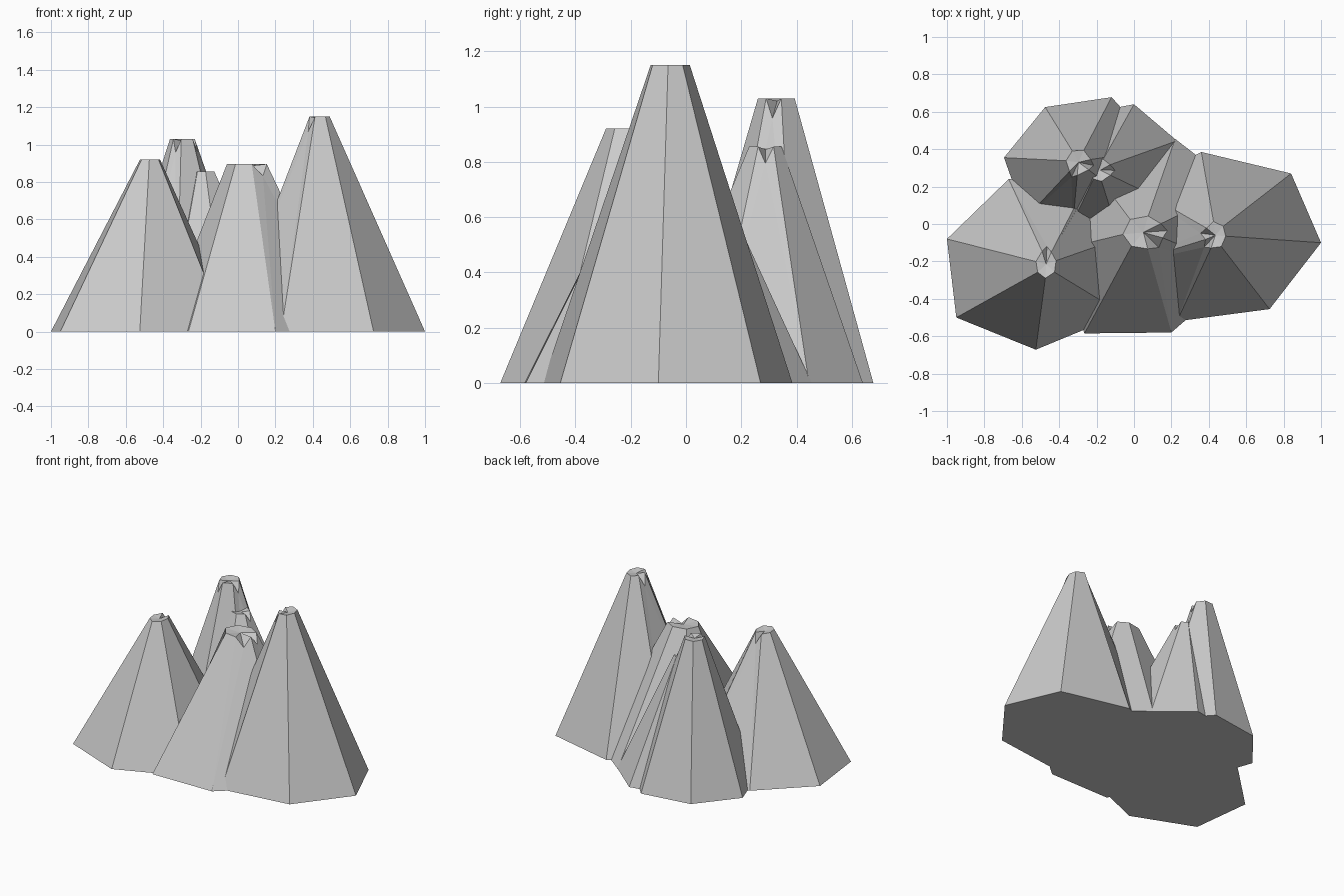
import bpy, bmesh
from mathutils import Vector

if "Cube" in bpy.data.objects:
    bpy.data.objects.remove(bpy.data.objects["Cube"])


def peak(name, base, centre, top_r, height, notches):
    """Truncated crag: irregular heptagonal foot, small flat top, nicked rim."""
    bm = bmesh.new()
    n = len(base)
    mid = sum((Vector(p) for p in base), Vector((0, 0))) / n
    c = Vector(centre)
    lo, hi = [], []
    for p in base:
        d = (Vector(p) - mid).normalized()
        lo.append(bm.verts.new((p[0], p[1], 0)))
        hi.append(bm.verts.new((c.x + d.x * top_r[0], c.y + d.y * top_r[1], height)))
    cap = bm.verts.new((c.x, c.y, height - 0.01))
    bm.faces.new(lo[::-1])
    for i in range(n):
        j = (i + 1) % n
        if i in notches:
            # wedge-shaped nick in the rim
            m = (hi[i].co + hi[j].co) / 2
            low = (lo[i].co + lo[j].co) / 2
            k = bm.verts.new(m.lerp(low, 0.07))
            for f in ((lo[i], lo[j], k), (lo[i], k, hi[i]), (lo[j], hi[j], k),
                      (hi[i], k, cap), (k, hi[j], cap)):
                bm.faces.new(f)
        else:
            bm.faces.new((lo[i], lo[j], hi[j], hi[i]))
            bm.faces.new((hi[i], hi[j], cap))
    bmesh.ops.recalc_face_normals(bm, faces=bm.faces)
    me = bpy.data.meshes.new(name)
    bm.to_mesh(me)
    bm.free()
    ob = bpy.data.objects.new(name, me)
    bpy.context.collection.objects.link(ob)
    return ob


# feet run anticlockwise seen from above
right = peak("mountain_range",
             [(1, -.10), (.84, .27), (.36, .385), (.0, .2), (-.06, -.22), (.23, -.52), (.725, -.455)],
             (.435, -.06), (.055, .075), 1.15, {3, 4})
left = peak("left_peak",
            [(-1, -.08), (-.95, -.5), (-.525, -.672), (-.06, -.48), (.0, -.05), (-.22, .28), (-.67, .24)],
            (-.47, -.215), (.055, .075), .92, {5})
back = peak("back_peak",
            [(-.12, .678), (-.475, .625), (-.695, .355), (-.58, .03), (-.33, -.04), (.0, .1), (.13, .4)],
            (-.297, .33), (.067, .07), 1.03, {3, 5})
small = peak("small_peak",
             [(0, .64), (-.32, .58), (-.46, .28), (-.37, -.08), (-.06, -.13), (.25, .08), (.23, .445)],
             (-.18, .288), (.06, .06), .855, {5})
front = peak("front_peak",
             [(.2, -.58), (.58, -.25), (.55, .2), (.22, .455), (-.25, .33), (-.41, -.14), (-.265, -.585)],
             (.05, -.045), (.11, .09), .895, {0, 1})

# fuse the peaks into one range
for other in (left, back, small, front):
    mod = right.modifiers.new("join_" + other.name, 'BOOLEAN')
    mod.operation = 'UNION'
    mod.solver = 'EXACT'
    mod.object = other
bpy.context.view_layer.update()
dg = bpy.context.evaluated_depsgraph_get()
fused = bpy.data.meshes.new_from_object(right.evaluated_get(dg))
right.modifiers.clear()
right.data = fused
for other in (left, back, small, front):
    bpy.data.objects.remove(other)
